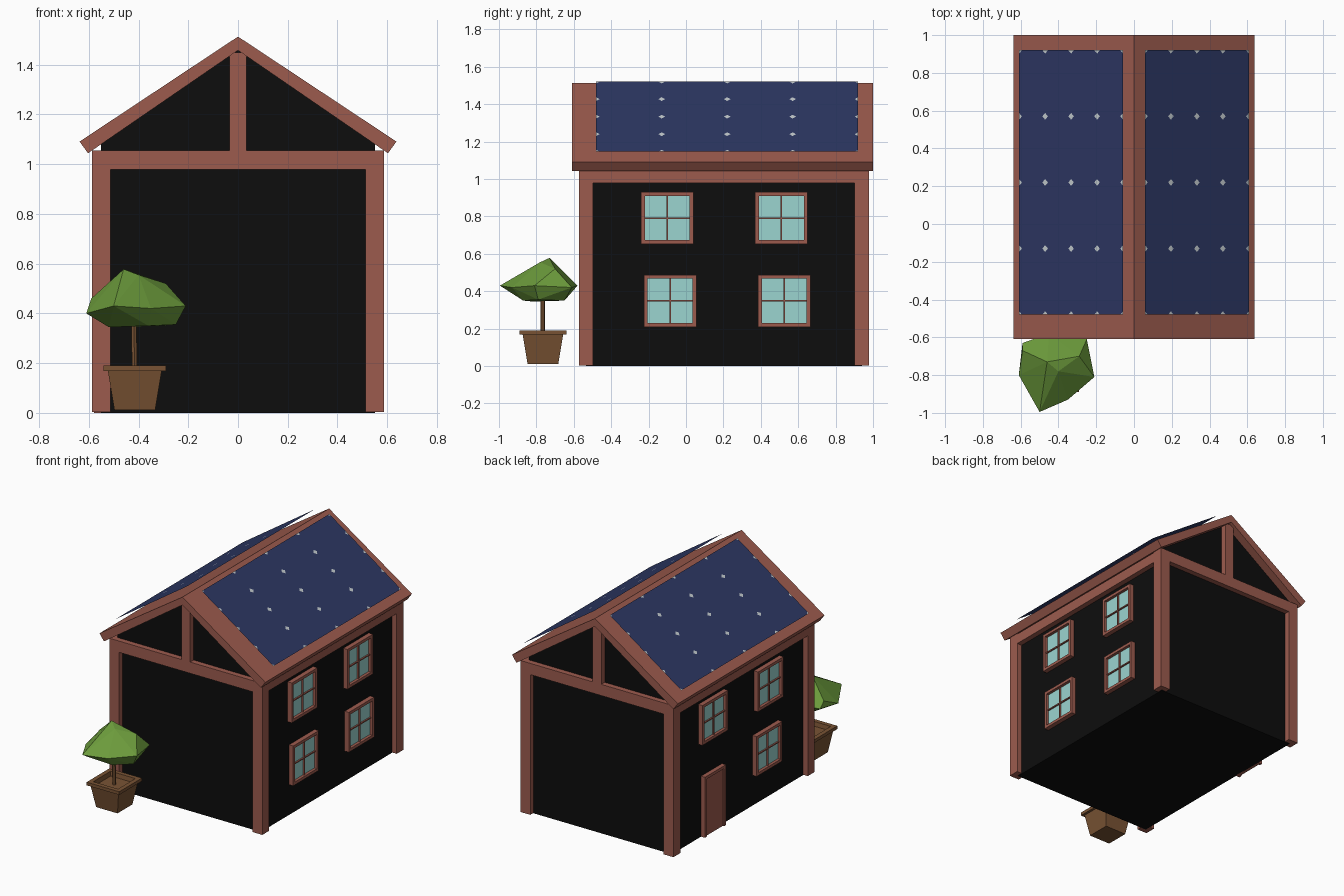
import bpy, bmesh
from mathutils import Vector

if "Cube" in bpy.data.objects:
    bpy.data.objects.remove(bpy.data.objects["Cube"])


def material(name, col):
    m = bpy.data.materials.new(name)
    m.diffuse_color = (*col, 1)
    m.use_nodes = True
    m.node_tree.nodes["Principled BSDF"].inputs["Base Color"].default_value = m.diffuse_color
    return m


WALL = material("black wall", (0.004, 0.004, 0.004))
TIMBER = material("red brown timber", (0.335, 0.105, 0.076))
GLASS = material("pale teal glass", (0.33, 0.66, 0.63))
CELL = material("navy cell", (0.026, 0.038, 0.125))
SILVER = material("silver backing", (0.55, 0.60, 0.62))
POT = material("clay brown", (0.19, 0.086, 0.034))
LEAF = material("leaf green", (0.15, 0.33, 0.045))


def finish(name, bm, *mats, normals=True):
    if normals:
        bmesh.ops.recalc_face_normals(bm, faces=bm.faces)
    me = bpy.data.meshes.new(name)
    bm.to_mesh(me)
    bm.free()
    for m in mats:
        me.materials.append(m)
    ob = bpy.data.objects.new(name, me)
    bpy.context.collection.objects.link(ob)
    return ob


def add_box(bm, x0, x1, y0, y1, z0, z1):
    vs = bmesh.ops.create_cube(bm, size=1)["verts"]
    for v in vs:
        v.co = Vector((x1 if v.co.x > 0 else x0,
                       y1 if v.co.y > 0 else y0,
                       z1 if v.co.z > 0 else z0))


def boxes(name, mat, *specs):
    bm = bmesh.new()
    for s in specs:
        add_box(bm, *s)
    return finish(name, bm, mat)


def prism(name, mat, profile, y0, y1):
    """Extrude an x,z outline along y."""
    bm = bmesh.new()
    f = bm.faces.new([bm.verts.new((x, y0, z)) for x, z in profile])
    ext = bmesh.ops.extrude_face_region(bm, geom=[f])["geom"]
    bmesh.ops.translate(bm, vec=(0, y1 - y0, 0),
                        verts=[g for g in ext if isinstance(g, bmesh.types.BMVert)])
    return finish(name, bm, mat)


# House body with gables, and roof slab
prism("walls", WALL, [(-.55, 0), (.55, 0), (.55, 1.085), (0, 1.46), (-.55, 1.085)],
      -.535, .94)
prism("roof", TIMBER, [(0, 1.513), (.637, 1.091), (.603, 1.044), (0, 1.458),
                       (-.603, 1.044), (-.637, 1.091)], -.61, 1.0)

# Timber frame: corner posts, gable beams, king posts, side beams
for label, y0, y1 in (("front", -.573, -.497), ("back", .902, .978)):
    for side, x0, x1 in (("left", -.588, -.512), ("right", .512, .588)):
        boxes(f"{label}_{side}_post", TIMBER, (x0, x1, y0, y1, .004, 1.05))
    boxes(f"{label}_beam", TIMBER, (-.588, .588, y0, y1, .978, 1.056))
    boxes(f"{label}_king_post", TIMBER, (-.034, .034, y0, y1, 1.05, 1.45))
for side, x0, x1 in (("left", -.588, -.512), ("right", .512, .588)):
    boxes(f"{side}_beam", TIMBER, (x0, x1, -.56, .96, .978, 1.05))


# Windows
def window(name, s, y, z, w=.28, h=.277):
    def b(xo, ya, yb, za, zb):
        x = sorted((s * .545, s * xo))
        return (x[0], x[1], ya, yb, za, zb)
    t, m, d = .02, .004, .582
    boxes(name + "_frame", TIMBER,
          b(d, y, y + w, z, z + t), b(d, y, y + w, z + h - t, z + h),
          b(d, y, y + t, z, z + h), b(d, y + w - t, y + w, z, z + h),
          b(.572, y + w / 2 - m, y + w / 2 + m, z, z + h),
          b(.572, y, y + w, z + h / 2 - m, z + h / 2 + m))
    boxes(name + "_glass", GLASS, b(.562, y + t / 2, y + w - t / 2, z + t / 2, z + h - t / 2))


for s, side in ((1, "right"), (-1, "left")):
    window(side + "_upper_front_window", s, -.24, .653)
    window(side + "_upper_back_window", s, .37, .653)
    window(side + "_lower_front_window", s, -.225, .21)
window("right_lower_back_window", 1, .385, .21)

# Door on the left side, with a recessed leaf
boxes("door_frame", TIMBER, (-.58, -.545, .39, .41, 0, .42), (-.58, -.545, .60, .62, 0, .42),
      (-.58, -.545, .39, .62, .40, .42))
boxes("door", TIMBER, (-.57, -.545, .40, .61, 0, .41))

# Floating solar sheets: 4 x 4 cells with clipped corners showing silver
N, Y0, Y1 = 4, -.48, .92
for s, side in ((1, "right"), (-1, "left")):
    bm = bmesh.new()
    top, low = Vector((s * .058, 0, 1.521)), Vector((s * .608, 0, 1.146))
    cu, cv = .018 / (low - top).length, .018 / (Y1 - Y0)

    def pt(u, v):
        return bm.verts.new(top.lerp(low, u) + Vector((0, Y0 + (Y1 - Y0) * v, 0)))

    for i in range(N):
        for j in range(N):
            ring = []
            corners = [(0, 0), (1, 0), (1, 1), (0, 1)]
            for k, (a, c) in enumerate(corners):
                u, v = (i + a) / N, (j + c) / N
                pu = pt(u + (cu if a == 0 else -cu), v)
                pv = pt(u, v + (cv if c == 0 else -cv))
                pair = [pv, pu] if k % 2 == 0 else [pu, pv]
                bm.faces.new([pair[0], pt(u, v), pair[1]]).material_index = 1
                ring += pair
            bm.faces.new(ring)
    for f in bm.faces:
        f.normal_update()
        if f.normal.z < 0:
            f.normal_flip()
    finish(side + "_solar_panel", bm, CELL, SILVER, normals=False)

# Square tapered pot with a rim and sunken soil
CX, CY = -.415, -.765
bm = bmesh.new()
rings = []
for r, z in ((.082, .012), (.108, .168), (.125, .168), (.125, .19), (.095, .19), (.09, .16)):
    rings.append([bm.verts.new((CX + a * r, CY + b * r, z))
                  for a, b in ((-1, -1), (1, -1), (1, 1), (-1, 1))])
for lo, hi in zip(rings, rings[1:]):
    for k in range(4):
        bm.faces.new([lo[k], lo[(k + 1) % 4], hi[(k + 1) % 4], hi[k]])
bm.faces.new(rings[0])
bm.faces.new(rings[-1])
finish("plant_pot", bm, POT)

# Trunk
bm = bmesh.new()
for v in bmesh.ops.create_cone(bm, cap_ends=True, segments=6, radius1=.012, radius2=.012,
                               depth=.26)["verts"]:
    v.co += Vector((CX - (.005 if v.co.z > 0 else 0), CY, .28))
finish("plant_trunk", bm, POT)

# Faceted crown: hull of a few points
crown = [(-.61, -.80, .40), (-.59, -.67, .46), (-.59, -.63, .42), (-.45, -.58, .43),
         (-.25, -.61, .42), (-.21, -.81, .43), (-.35, -.93, .42), (-.50, -.995, .43),
         (-.46, -.73, .578), (-.40, -.78, .555), (-.29, -.70, .52),
         (-.52, -.82, .345), (-.36, -.87, .35), (-.25, -.79, .355), (-.32, -.65, .35),
         (-.48, -.66, .35)]
bm = bmesh.new()
for p in crown:
    bm.verts.new(p)
bmesh.ops.convex_hull(bm, input=bm.verts)
finish("plant_crown", bm, LEAF)
